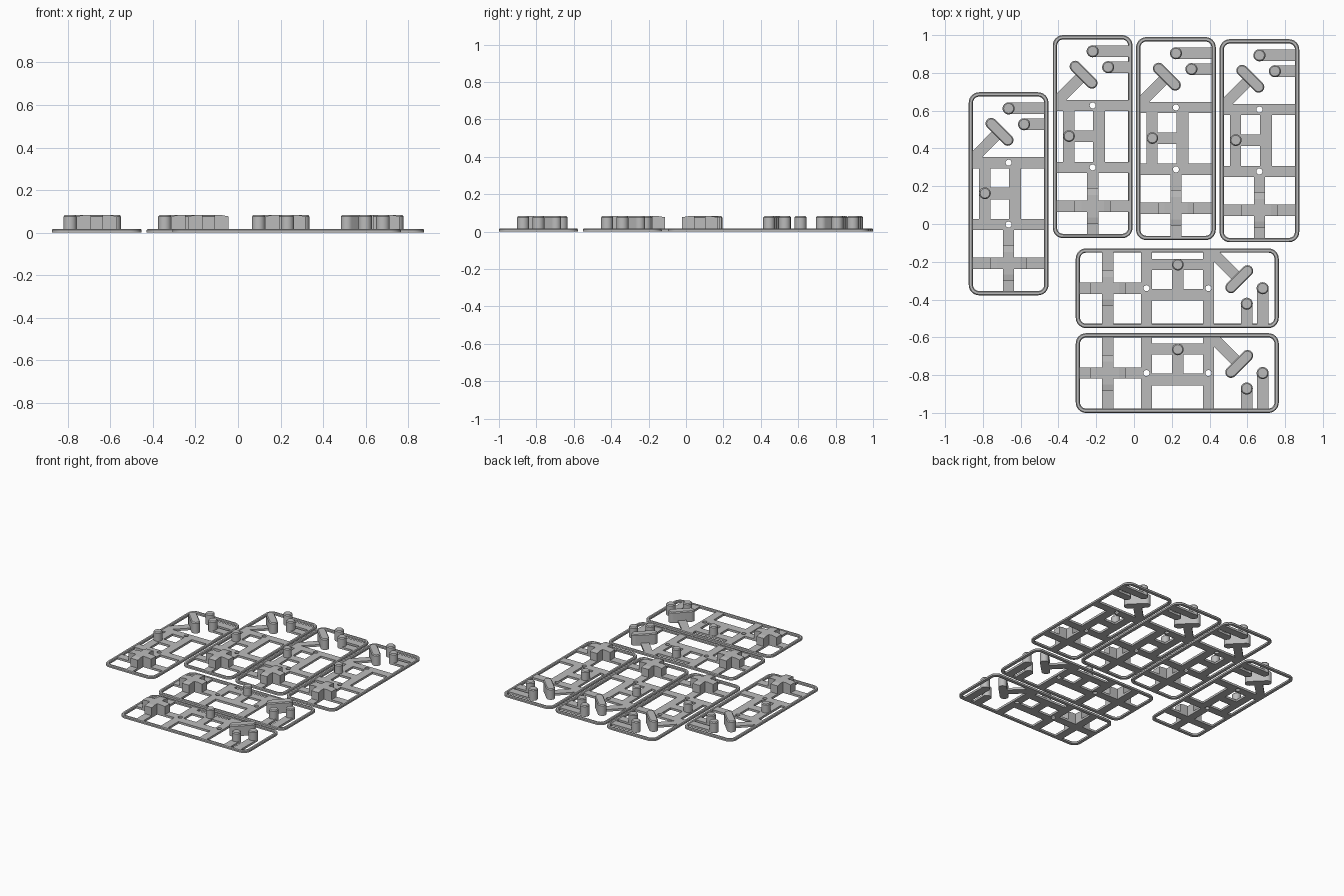
import bpy, bmesh, math
from mathutils import Matrix

if "Cube" in bpy.data.objects:
    bpy.data.objects.remove(bpy.data.objects["Cube"])

grey = bpy.data.materials.new("light_grey")
grey.diffuse_color = (0.5, 0.5, 0.5, 1)
grey.use_nodes = True
grey.node_tree.nodes["Principled BSDF"].inputs["Base Color"].default_value = grey.diffuse_color

T = 0.016      # web thickness
RIM_H = 0.018  # rim height
TOP = 0.083    # top of the raised pieces
W = 0.03       # half width of runners


def sweep(bm, loops, closed=False):
    """Skin a series of equal-length point loops, capped or joined end to end."""
    rings = [[bm.verts.new(p) for p in loop] for loop in loops]
    n = len(rings[0])
    pairs = list(zip(rings, rings[1:]))
    if closed:
        pairs.append((rings[-1], rings[0]))
    else:
        bm.faces.new(rings[0])
        bm.faces.new(rings[-1])
    for a, b in pairs:
        for i in range(n):
            j = (i + 1) % n
            bm.faces.new((a[i], a[j], b[j], b[i]))


def at(points, z):
    return [(x, y, z) for x, y in points]


def prism(bm, points, z0=0, z1=T):
    sweep(bm, [at(points, z0), at(points, z1)])


def slab(bm, x0, x1, y0, y1):
    prism(bm, [(x0, y0), (x1, y0), (x1, y1), (x0, y1)])


def rounded_rect(inset):
    hx, hy, r = 0.211 - inset, 0.5375 - inset, 0.055 - inset
    pts = []
    for q, (sx, sy) in enumerate([(1, 1), (-1, 1), (-1, -1), (1, -1)]):
        for k in range(9):
            a = (q + k / 8) * math.pi / 2
            pts.append((sx * (hx - r) + r * math.cos(a), sy * (hy - r) + r * math.sin(a)))
    return pts


def capsule(cx, cy, r, half=0.0, angle=0.0):
    pts = []
    for side in (0, 1):
        for k in range(13 if half else 12):
            a = angle - math.pi / 2 + side * math.pi + k * math.pi / 12
            s = -half if side else half
            pts.append((cx + s * math.cos(angle) + r * math.cos(a),
                        cy + s * math.sin(angle) + r * math.sin(a)))
    return pts


def pin(bm, cx, cy, r, half=0.0, angle=0.0):
    """Upright peg with a chamfered top edge."""
    wide = capsule(cx, cy, r, half, angle)
    sweep(bm, [at(wide, 0), at(wide, TOP - 0.007),
               at(capsule(cx, cy, r - 0.006, half, angle), TOP)])


def finish(bm, smooth):
    bmesh.ops.recalc_face_normals(bm, faces=bm.faces)
    me = bpy.data.meshes.new("part")
    bm.to_mesh(me)
    bm.free()
    me.materials.append(grey)
    if smooth:
        me.shade_smooth()
        me.set_sharp_from_angle(angle=math.radians(30))
    return me


def make_rim(bm):
    profile = [(0, 0), (0, 0.012), (0.005, RIM_H), (0.018, RIM_H), (0.023, 0.012), (0.023, 0)]
    sweep(bm, [at(rounded_rect(d), z) for d, z in profile], closed=True)


def make_web(bm):
    # two cross beams, each with a round hole in the middle
    for y in (0.165, -0.163):
        square, hole = [], []
        for k in range(16):
            c, s = math.cos(k * math.pi / 8), math.sin(k * math.pi / 8)
            m = max(abs(c), abs(s))
            square.append((W * c / m, y + W * s / m))
            hole.append((0.016 * c, y + 0.016 * s))
        sweep(bm, [at(square, 0), at(square, T), at(hole, T), at(hole, 0)], closed=True)
        for a, b in ((-0.195, -W), (W, 0.195)):
            slab(bm, a, b, y - W, y + W)
    # upright between the middle windows
    slab(bm, 0.003, 0.066, -0.134, 0.136)


def make_runners(bm):
    # middle T
    slab(bm, -0.156, -0.097, -0.134, 0.136)
    slab(bm, -0.097, 0.003, -0.029, 0.032)
    # cross
    slab(bm, -0.195, 0.195, -0.368 - W, -0.368 + W)
    slab(bm, -W, W, -0.52, -0.193)
    # two side runners
    slab(bm, 0.0, 0.195, 0.452 - W, 0.452 + W)
    slab(bm, 0.082, 0.195, 0.368 - W, 0.368 + W)
    # diagonal
    prism(bm, [(-0.195, 0.19), (-0.145, 0.19), (-0.027, 0.307), (-0.069, 0.349), (-0.195, 0.222)])


def make_cross_block(bm):
    profile = [(-0.095, 0), (0.095, 0), (0.095, TOP - 0.006), (0.06, TOP),
               (-0.06, TOP), (-0.095, TOP - 0.006)]
    sweep(bm, [[(u, -0.368 + s, z) for u, z in profile] for s in (-W, W)])
    sweep(bm, [[(s, -0.368 + u, z) for u, z in profile] for s in (-W, W)])


def make_pins(bm):
    pin(bm, -0.125, 0.003, 0.031)
    pin(bm, 0.0, 0.452, 0.032)
    pin(bm, 0.082, 0.368, 0.032)


def make_bar(bm):
    pin(bm, -0.048, 0.328, 0.03, 0.062, -math.pi / 4)


meshes = {}
for name, build, smooth in (("rim", make_rim, True), ("web", make_web, False),
                            ("runners", make_runners, False),
                            ("cross_block", make_cross_block, False),
                            ("round_pins", make_pins, True), ("slanted_bar", make_bar, True)):
    bm = bmesh.new()
    build(bm)
    meshes[name] = finish(bm, smooth)
    meshes[name].name = name

# four upright panels and two turned on their side
panels = [(-0.664, 0.16, 0), (-0.219, 0.4625, 0), (0.222, 0.452, 0), (0.664, 0.441, 0),
          (0.229, -0.34, -90), (0.229, -0.789, -90)]
for i, (x, y, turn) in enumerate(panels, 1):
    place = Matrix.Translation((x, y, 0)) @ Matrix.Rotation(math.radians(turn), 4, 'Z')
    for name, me in meshes.items():
        ob = bpy.data.objects.new(f"{name}_{i}", me)
        ob.matrix_world = place
        bpy.context.collection.objects.link(ob)
